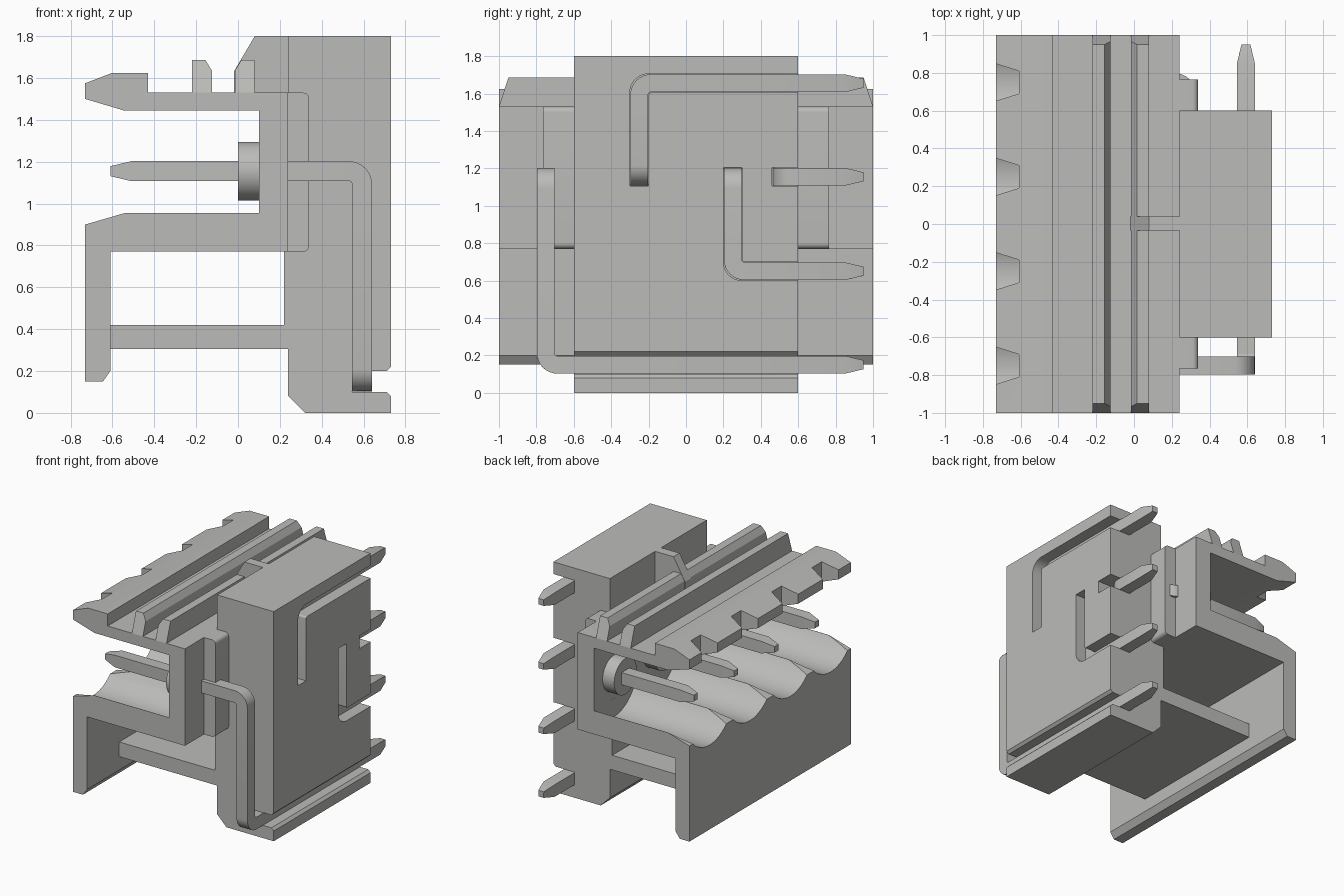
import bpy, bmesh, math
from mathutils import Vector, Matrix

if "Cube" in bpy.data.objects:
    bpy.data.objects.remove(bpy.data.objects["Cube"], do_unlink=True)

grey = bpy.data.materials.new("light grey")
grey.use_nodes = True
COL = (0.5, 0.5, 0.485, 1)
grey.diffuse_color = COL
grey.node_tree.nodes["Principled BSDF"].inputs["Base Color"].default_value = COL


def finish(name, bm):
    bmesh.ops.recalc_face_normals(bm, faces=bm.faces)
    me = bpy.data.meshes.new(name)
    bm.to_mesh(me)
    bm.free()
    ob = bpy.data.objects.new(name, me)
    bpy.context.collection.objects.link(ob)
    me.materials.append(grey)
    return ob


def prism(name, pts, axis, lo, hi):
    """Extrude a 2D outline along x, y or z from lo to hi."""
    put = {"x": lambda a, b, t: (t, a, b),
           "y": lambda a, b, t: (a, t, b),
           "z": lambda a, b, t: (a, b, t)}[axis]
    bm = bmesh.new()
    face = bm.faces.new([bm.verts.new(put(a, b, lo)) for a, b in pts])
    ext = bmesh.ops.extrude_face_region(bm, geom=[face])["geom"]
    shift = Vector(put(0, 0, hi - lo))
    bmesh.ops.translate(bm, vec=shift, verts=[v for v in ext if isinstance(v, bmesh.types.BMVert)])
    return finish(name, bm)


def cylinder_x(name, r, x0, x1, y, z, seg=48):
    pts = [(y + r * math.cos(2 * math.pi * i / seg), z + r * math.sin(2 * math.pi * i / seg))
           for i in range(seg)]
    return prism(name, pts, "x", x0, x1)


def rounded(corners, r, steps=8):
    """Path through the corners with right-angle bends of radius r."""
    c = [Vector(p) for p in corners]
    out = [c[0]]
    for a, b, d in zip(c, c[1:], c[2:]):
        u, v = (b - a).normalized(), (d - b).normalized()
        centre = b - u * r + v * r
        for i in range(steps + 1):
            t = math.pi / 2 * i / steps
            out.append(centre - v * r * math.cos(t) + u * r * math.sin(t))
    return out + [c[-1]]


def pin(name, corners, w=0.095, r=0.0625, taper=0.1):
    """Square wire swept along a bent path, with tapered ends."""
    path = rounded(corners, r)
    d0, d1 = (path[1] - path[0]).normalized(), (path[-1] - path[-2]).normalized()
    path = [path[0], path[0] + d0 * taper] + path[1:-1] + [path[-1] - d1 * taper, path[-1]]
    bm = bmesh.new()
    u, v, prev, last = Vector((0, 1, 0)), Vector((0, 0, 1)), d0, None
    for i, p in enumerate(path):
        a = (path[i] - path[i - 1]).normalized() if i else d0
        b = (path[i + 1] - path[i]).normalized() if i < len(path) - 1 else a
        d = (a + b).normalized()
        q = prev.rotation_difference(d)
        u, v, prev = q @ u, q @ v, d
        h = w / 2 * (0.5 if i in (0, len(path) - 1) else 1)
        ring = [bm.verts.new(p + u * h * s + v * h * t) for s, t in ((-1, -1), (1, -1), (1, 1), (-1, 1))]
        if last:
            for k in range(4):
                bm.faces.new((last[k], last[(k + 1) % 4], ring[(k + 1) % 4], ring[k]))
        else:
            bm.faces.new(ring[::-1])
        last = ring
    bm.faces.new(last)
    return finish(name, bm)


def cut(ob, cutters):
    for c in cutters:
        c.hide_render = True
        m = ob.modifiers.new("cut", "BOOLEAN")
        m.operation, m.solver, m.object = "DIFFERENCE", "EXACT", c
        bpy.context.view_layer.objects.active = ob
        bpy.ops.object.modifier_apply(modifier=m.name)
        bpy.data.objects.remove(c, do_unlink=True)


ROWS = (-0.75, -0.25, 0.25, 0.75)
ZP = 1.155   # contact height
XP = 0.5925  # pin plane inside the rear block

# Front housing: upper lip, back wall, lower shelf and hanging skirt
housing = prism("housing", [
    (-0.73, 1.575), (-0.60, 1.625), (-0.43, 1.625), (-0.43, 1.53), (0.24, 1.53), (0.24, 0.77),
    (-0.61, 0.77), (-0.61, 0.20), (-0.645, 0.15), (-0.73, 0.15), (-0.73, 0.90), (-0.54, 0.955),
    (0.10, 0.955), (0.10, 1.445), (-0.545, 1.445), (-0.73, 1.50)], "y", -1, 1)
cutters = []
for y in ROWS:
    # scalloped shelf and tapered notch in the lip
    cutters.append(cylinder_x("scallop_cutter", 0.288, -0.9, 0.0999, y, 1.10))
    cutters.append(prism("notch_cutter", [(-0.80, y - 0.12), (-0.61, y - 0.06),
                                          (-0.61, y + 0.06), (-0.80, y + 0.12)], "z", 1.42, 1.75))
cut(housing, cutters)

# Two ribs on top with sloping ends
RIB = [(-0.22, 1.53), (-0.22, 1.685), (-0.155, 1.685), (-0.125, 1.635), (-0.125, 1.53)]
for name, pts in (("front_rib", RIB), ("rear_rib", [(-0.14 - x, z) for x, z in RIB])):
    rib = prism(name, pts, "y", -1, 1)
    for v in rib.data.vertices:
        v.co.y *= 1 - 0.05 * (v.co.z - 1.53) / 0.155

# Rear block with tongue and lower wire groove
block = prism("rear_block", [
    (0.24, 1.80), (0.73, 1.80), (0.73, 0.22), (0.71, 0.20), (0.545, 0.20), (0.545, 0.10),
    (0.71, 0.10), (0.73, 0.08), (0.73, 0.0), (0.32, 0.0), (0.24, 0.08), (0.24, 0.305),
    (-0.61, 0.305), (-0.61, 0.42), (0.22, 0.42), (0.22, 0.77), (0.24, 0.77)], "y", -0.6, 0.6)


def slot(y, z_end, z_run):
    """L-shaped slot outline with a rounded outer corner, open at the side."""
    s = 1 if z_run > z_end else -1
    outer = rounded([(y - 0.05, z_end, 0), (y - 0.05, z_run + 0.05 * s, 0), (0.7, z_run + 0.05 * s, 0)], 0.1)
    inner = rounded([(0.7, z_run - 0.05 * s, 0), (y + 0.05, z_run - 0.05 * s, 0), (y + 0.05, z_end, 0)], 0.015)
    return prism("slot_cutter", [(p.x, p.y) for p in outer + inner], "x", 0.545, 0.8)


cut(block, [slot(-0.25, 1.105, 1.655), slot(0.25, 1.205, 0.65),
            prism("slot_cutter", [(0.46, 1.105), (0.7, 1.105), (0.7, 1.205), (0.46, 1.205)],
                  "x", 0.545, 0.8)])

# Gusset between block and rear rib
prism("gusset", [(0.24, 1.53), (0.24, 1.80), (0.08, 1.80), (-0.02, 1.63), (-0.02, 1.53)],
      "y", -0.035, 0.04)

# Retaining strips on both sides of the block
STRIP = rounded([(0.24, 1.53, 0), (0.34, 1.53, 0), (0.34, 0.77, 0), (0.24, 0.77, 0)], 0.03)
for name, lo, hi in (("right_strip", -0.765, -0.6), ("left_strip", 0.6, 0.765)):
    prism(name, [(p.x, p.y) for p in STRIP], "y", lo, hi)

# Contact collars
for i, y in enumerate(ROWS):
    cylinder_x(f"collar_{i + 1}", 0.14, 0.0, 0.10, y, ZP)

# Bent contact pins, three turning up or down and one turning sideways
for i, (y, z) in enumerate(zip(ROWS, (0.15, 1.655, 0.65))):
    pin(f"pin_{i + 1}", [(-0.61, y, ZP), (XP, y, ZP), (XP, y, z), (XP, 0.95, z)])
pin("pin_4", [(-0.61, 0.75, ZP), (0.28, 0.75, ZP), (0.28, 0.51, ZP), (XP, 0.51, ZP), (XP, 0.95, ZP)])

# Smooth curved surfaces, keep edges sharp
bpy.ops.object.select_all(action="DESELECT")
for ob in bpy.context.collection.objects:
    if ob.type == "MESH":
        ob.select_set(True)
        bpy.context.view_layer.objects.active = ob
bpy.ops.object.shade_smooth_by_angle(angle=math.radians(25))
